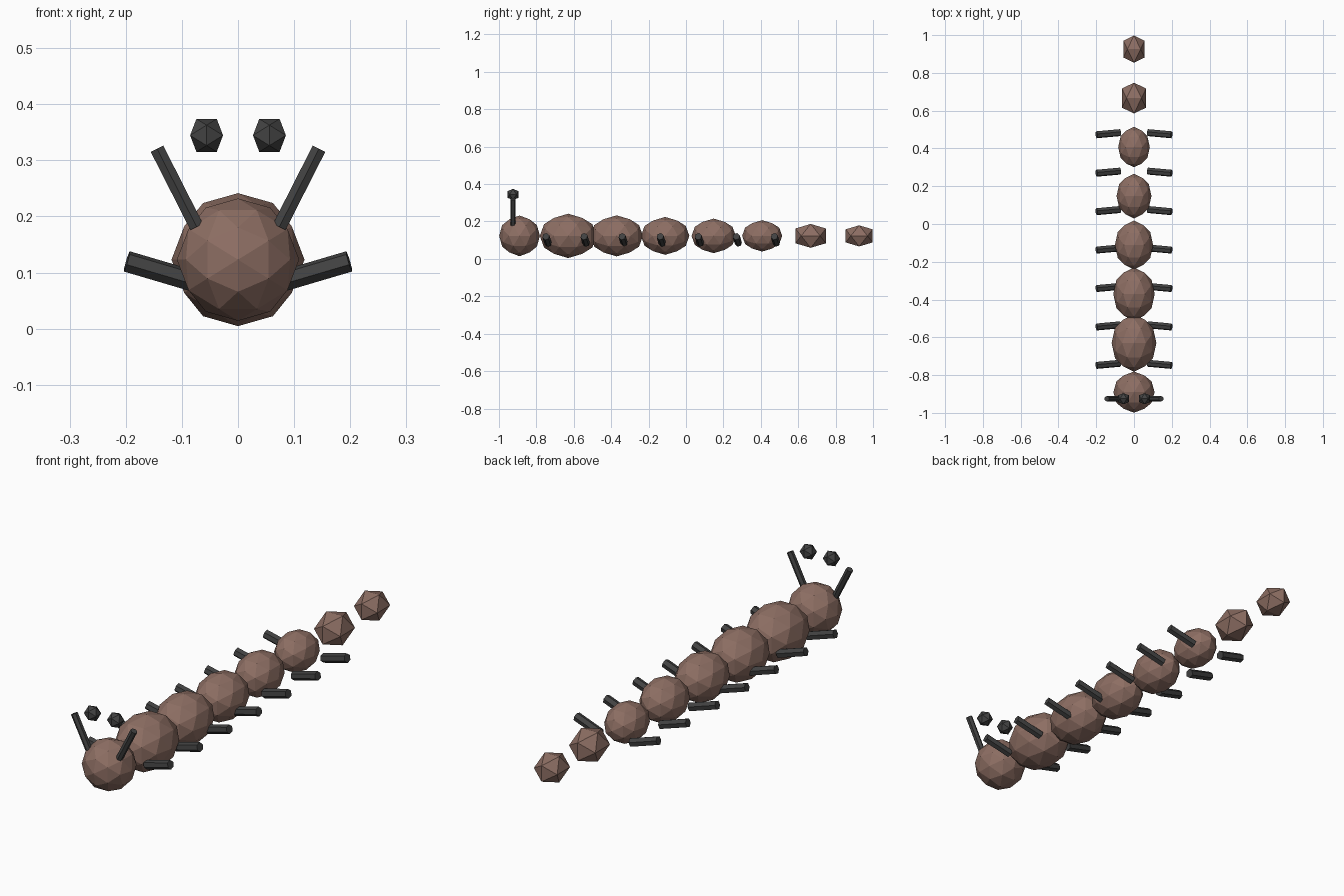
import bpy, bmesh, math
from mathutils import Vector, Matrix

if "Cube" in bpy.data.objects:
    bpy.data.objects.remove(bpy.data.objects["Cube"])


def material(name, srgb):
    m = bpy.data.materials.new(name)
    lin = [((c / 255 + 0.055) / 1.055) ** 2.4 for c in srgb]
    m.diffuse_color = (*lin, 1)
    m.use_nodes = True
    m.node_tree.nodes["Principled BSDF"].inputs["Base Color"].default_value = m.diffuse_color
    return m


BROWN = material("brown", (141, 110, 99))
DARK = material("charcoal", (66, 66, 66))


def finish(bm, name, mat, matrix):
    bmesh.ops.recalc_face_normals(bm, faces=bm.faces)
    mesh = bpy.data.meshes.new(name)
    bm.to_mesh(mesh)
    bm.free()
    mesh.materials.append(mat)
    ob = bpy.data.objects.new(name, mesh)
    ob.matrix_world = matrix
    bpy.context.collection.objects.link(ob)
    return ob


def ball(name, mat, loc, radii, detail):
    """Icosahedron with edges aligned to the axes, optionally subdivided once."""
    bm = bmesh.new()
    g = (1 + math.sqrt(5)) / 2
    for s in (-1, 1):
        for t in (-g, g):
            for co in ((s, 0, t), (0, t, s), (t, s, 0)):
                bm.verts.new(co)
    bmesh.ops.convex_hull(bm, input=bm.verts)
    if detail:
        bmesh.ops.subdivide_edges(bm, edges=bm.edges[:], cuts=1, use_grid_fill=True)
    for v in bm.verts:
        v.co.normalize()
    return finish(bm, name, mat, Matrix.LocRotScale(Vector(loc), None, Vector(radii)))


def rod(name, mat, loc, radius, length, rotation):
    """Six-sided rod, its length along local z."""
    bm = bmesh.new()
    bmesh.ops.create_cone(bm, cap_ends=True, segments=6, radius1=radius,
                          radius2=radius, depth=length)
    return finish(bm, name, mat, Matrix.Translation(loc) @ rotation)


Z = 0.123

# Head
ball("head", BROWN, (0, -0.89, Z), (0.109, 0.109, 0.109), 1)

# Body segments shrinking toward the tail; the last two are plain icosahedra
for i in range(7):
    r = 0.1185 - 0.0087 * i
    ball(f"body_segment_{i + 1}", BROWN, (0, -0.63 + 0.2593 * i, Z),
         (r, r * 1.28, r), i < 5)

for side, s in (("right", 1), ("left", -1)):
    # Eyes and antennae
    ball(f"eye_{side}", DARK, (s * 0.056, -0.925, 0.3445), (0.0345,) * 3, 0)
    rod(f"antenna_{side}", DARK, (s * 0.109, -0.925, 0.251), 0.0144, 0.156,
        Matrix.Rotation(s * 0.47, 4, 'Y'))
    # Legs: raised outward and rolled slightly forward
    turn = Matrix.Rotation(0.3, 4, 'X') @ Matrix.Rotation(s * (math.pi / 2 - 0.3), 4, 'Y')
    for i in range(7):
        rod(f"leg_{side}_{i + 1}", DARK, (s * 0.136, -0.743 + 0.2035 * i, 0.1015),
            0.0193, 0.13, turn)
